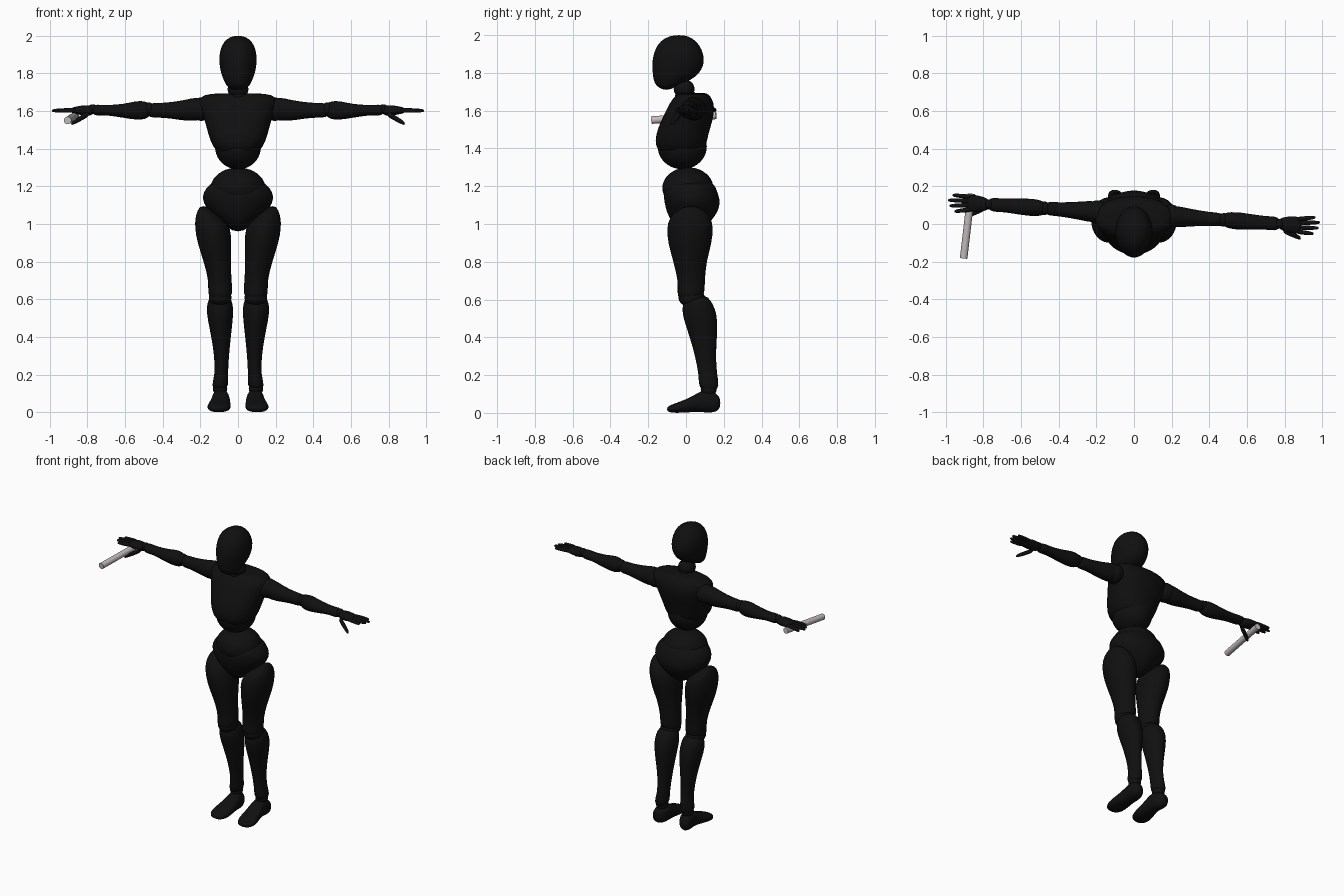
import bpy, bmesh, math
from mathutils import Vector, Matrix

default = bpy.data.objects.get("Cube")
if default:
    bpy.data.objects.remove(default, do_unlink=True)


def make_material(name, colour):
    mat = bpy.data.materials.new(name)
    mat.use_nodes = True
    mat.diffuse_color = colour
    mat.node_tree.nodes["Principled BSDF"].inputs["Base Color"].default_value = colour
    return mat


BLACK = make_material("matte_black", (0.005, 0.005, 0.005, 1))
GREY = make_material("pale_grey", (0.55, 0.5, 0.51, 1))
SIDES = 24


def finish(name, bm, mat, subdivide=False):
    """Turn a bmesh into a smooth shaded object."""
    bmesh.ops.recalc_face_normals(bm, faces=bm.faces)
    mesh = bpy.data.meshes.new(name)
    bm.to_mesh(mesh)
    bm.free()
    mesh.materials.append(mat)
    mesh.shade_smooth()
    obj = bpy.data.objects.new(name, mesh)
    bpy.context.collection.objects.link(obj)
    if subdivide:
        obj.modifiers.new("rounding", "SUBSURF").levels = 1
        obj.modifiers["rounding"].render_levels = 1
    return obj


def loft(name, axis, sections, side=1, square=2.0):
    """Skin rounded rings; a section is (position, low a, high a, low b, high b)."""
    bm = bmesh.new()
    rings = []
    for pos, a_low, a_high, b_low, b_high in sections:
        ring = []
        for i in range(SIDES):
            angle = math.tau * i / SIDES
            c, s = math.cos(angle), math.sin(angle)
            c = math.copysign(abs(c) ** (2 / square), c)
            s = math.copysign(abs(s) ** (2 / square), s)
            a = (a_low + a_high) / 2 + c * (a_high - a_low) / 2
            b = (b_low + b_high) / 2 + s * (b_high - b_low) / 2
            x, y, z = {"x": (pos, a, b), "y": (a, pos, b), "z": (a, b, pos)}[axis]
            ring.append(bm.verts.new((x * side, y, z)))
        rings.append(ring)
    for low, high in zip(rings, rings[1:]):
        for i in range(SIDES):
            j = (i + 1) % SIDES
            bm.faces.new((low[i], low[j], high[j], high[i]))
    bm.faces.new(rings[0])
    bm.faces.new(rings[-1])
    return finish(name, bm, BLACK, True)


def centred(sections):
    """Expand (height, half width, front, back) into full sections."""
    return [(z, -w, w, front, back) for z, w, front, back in sections]


def ball(name, centre, radii):
    bm = bmesh.new()
    bmesh.ops.create_uvsphere(bm, u_segments=32, v_segments=20, radius=1)
    bmesh.ops.scale(bm, vec=radii, verts=bm.verts)
    bmesh.ops.translate(bm, vec=centre, verts=bm.verts)
    return finish(name, bm, BLACK)


def finger(name, start, end, radius, side):
    """Slim digit with a tapered, rounded tip."""
    sections = []
    for t, scale in ((0, 0.9), (0.3, 1), (0.55, 0.9), (0.85, 0.8), (1, 0.45)):
        p, r = Vector(start).lerp(Vector(end), t), radius * scale
        sections.append((p.x, p.y - r, p.y + r, p.z - r, p.z + r))
    return loft(name, "x", sections, side)


# Head: domed skull with a flat mask front and a pointed chin
loft("head", "z", centred([
    (2.0, .02, -.065, -.01), (1.985, .06, -.115, .035), (1.95, .088, -.153, .072),
    (1.9, .1, -.173, .094), (1.86, .1, -.18, .098), (1.82, .096, -.179, .086),
    (1.78, .083, -.176, .055), (1.75, .07, -.168, 0), (1.73, .058, -.155, -.05),
    (1.71, .03, -.125, -.085)]))
ball("neck_ball", (0, -.01, 1.715), (.055, .055, .05))
loft("neck", "z", centred([
    (1.72, .04, -.045, .035), (1.69, .05, -.055, .05), (1.65, .065, -.07, .07)]))

# Torso: broad rib cage over a round belly
loft("chest", "z", centred([
    (1.695, .1, -.025, .1), (1.688, .185, -.045, .12), (1.66, .212, -.075, .14),
    (1.62, .202, -.097, .153), (1.55, .177, -.132, .143), (1.47, .158, -.163, .117),
    (1.41, .135, -.163, .108), (1.37, .1, -.135, .08)]), square=2.3)
ball("belly", (0, -.02, 1.41), (.122, .13, .12))
ball("waist", (0, .01, 1.19), (.145, .135, .11))
loft("pelvis", "z", centred([
    (1.24, .1, -.06, .1), (1.215, .15, -.105, .15), (1.17, .187, -.12, .168),
    (1.13, .19, -.118, .18), (1.09, .175, -.11, .18), (1.04, .125, -.095, .155),
    (.99, .065, -.06, .11), (.96, .025, -.02, .06)]))

# Legs: each section gives inner and outer edge, then front and back
thigh = [
    (1.095, .165, .2, .0, .06), (1.07, .13, .217, -.05, .1), (1.03, .075, .228, -.09, .135),
    (.98, .037, .23, -.103, .145), (.9, .035, .217, -.097, .138), (.8, .037, .182, -.067, .108),
    (.7, .035, .157, -.043, .1), (.65, .028, .16, -.045, .1), (.61, .035, .155, -.045, .09),
    (.595, .06, .13, -.02, .07)]
shin = [
    (.625, .06, .13, .01, .1), (.6, .032, .16, -.012, .13), (.55, .024, .168, -.022, .155),
    (.5, .026, .163, -.015, .167), (.4, .038, .142, .02, .165), (.3, .048, .126, .048, .157),
    (.2, .054, .122, .068, .165), (.14, .05, .142, .066, .177), (.115, .07, .125, .09, .155)]
foot = [
    (.182, .085, .12, .03, .075), (.165, .06, .14, .005, .1), (.12, .045, .14, 0, .125),
    (.08, .043, .138, .005, .118), (.03, .04, .15, .004, .085), (-.03, .037, .165, 0, .06),
    (-.075, .045, .16, 0, .045), (-.102, .075, .13, .008, .03)]
for side, word in ((1, "left"), (-1, "right")):
    loft(word + "_thigh", "z", thigh, side)
    loft(word + "_shin", "z", shin, side)
    loft(word + "_foot", "y", foot, side, 2.3)
    ball(word + "_knee", (side * .095, .03, .61), (.06, .07, .05))
    ball(word + "_ankle", (side * .095, .12, .125), (.038, .042, .04))

# Arms: each section gives reach, half depth, bottom and top
upper_arm = [
    (.175, .035, 1.58, 1.65), (.195, .058, 1.55, 1.675), (.25, .055, 1.547, 1.668),
    (.3, .047, 1.55, 1.655), (.4, .036, 1.567, 1.642), (.45, .038, 1.562, 1.645),
    (.485, .025, 1.575, 1.635)]
forearm = [
    (.465, .025, 1.575, 1.635), (.49, .042, 1.555, 1.653), (.54, .047, 1.553, 1.655),
    (.6, .044, 1.562, 1.638), (.7, .034, 1.58, 1.63), (.75, .04, 1.573, 1.637),
    (.775, .025, 1.585, 1.625)]
palm = [
    (.765, .022, 1.585, 1.62), (.79, .036, 1.572, 1.632), (.83, .045, 1.578, 1.63),
    (.87, .046, 1.585, 1.622), (.89, .036, 1.592, 1.615)]
digits = (("index", -.045, .955), ("middle", -.015, .982),
          ("ring", .015, .99), ("little", .042, .965))
for side, word, base, slope in ((1, "left", .055, -.07), (-1, "right", .05, .07)):
    for part, rows in (("upper_arm", upper_arm), ("forearm", forearm), ("palm", palm)):
        loft(f"{word}_{part}", "x", [
            (x, base + slope * x - d, base + slope * x + d, low, high)
            for x, d, low, high in rows], side)
    for joint, reach, size in (("shoulder", .195, .062), ("elbow", .477, .036), ("wrist", .772, .026)):
        ball(f"{word}_{joint}", (side * reach, base + slope * reach, 1.61), (size,) * 3)
    hand_y = base + slope * .88
    for label, offset, tip in digits:
        finger(f"{word}_{label}_finger", (.86, hand_y + offset * .75, 1.605),
               (tip, hand_y + offset, 1.602), .0125, side)
    finger(word + "_thumb", (.79, hand_y - .025, 1.588),
           (.887, hand_y - .07, 1.532), .016, side)

# Rod held under the right palm
front, back = Vector((-.905, -.182, 1.55)), Vector((-.865, .16, 1.575))
bm = bmesh.new()
bmesh.ops.create_cone(bm, cap_ends=True, segments=24, radius1=.02, radius2=.02,
                      depth=(back - front).length)
turn = (back - front).to_track_quat("Z", "Y").to_matrix().to_4x4()
bmesh.ops.transform(bm, matrix=Matrix.Translation((front + back) / 2) @ turn, verts=bm.verts)
rod = finish("rod", bm, GREY)
bpy.ops.object.select_all(action="DESELECT")
rod.select_set(True)
bpy.context.view_layer.objects.active = rod
bpy.ops.object.shade_smooth_by_angle()
